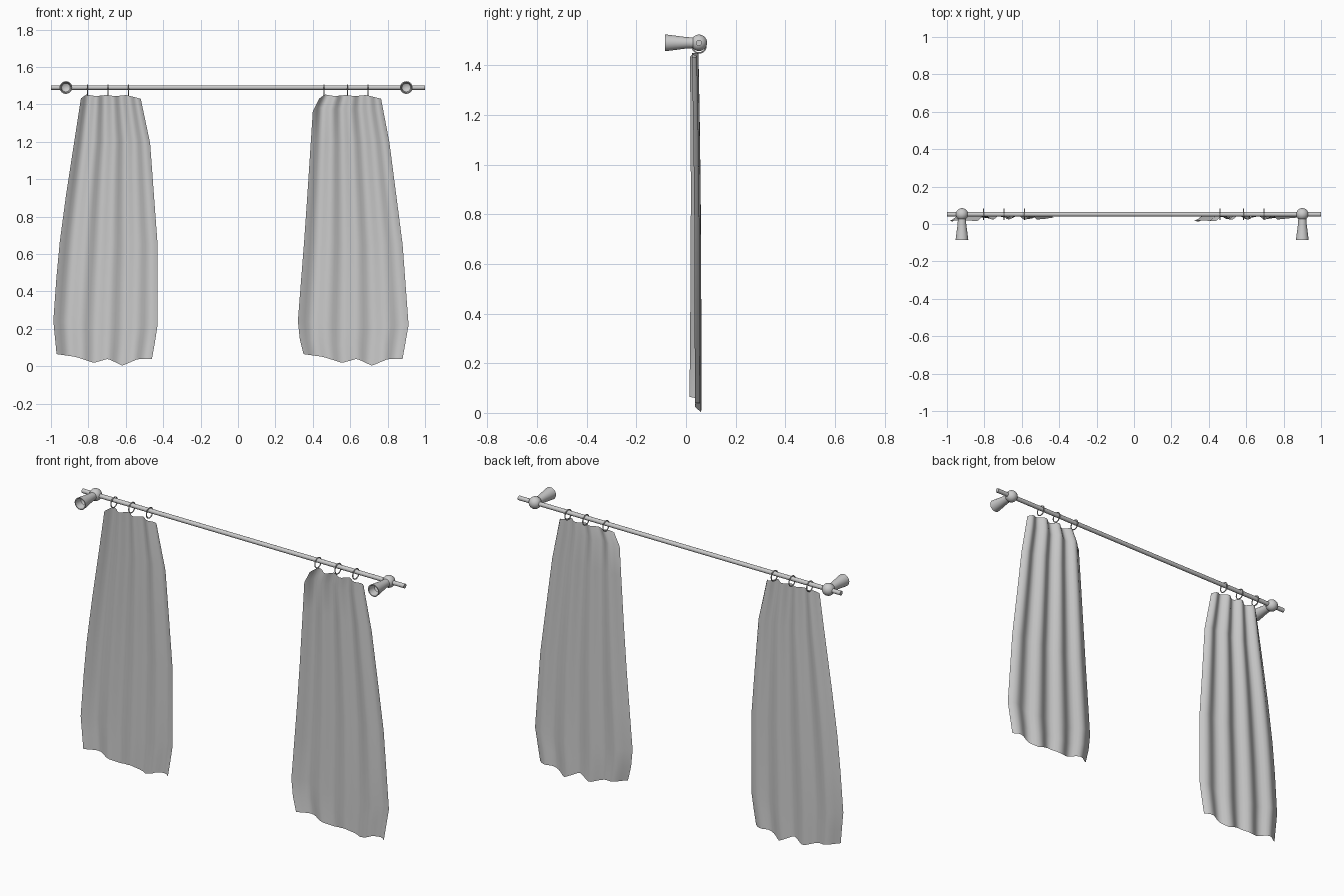
import bpy, bmesh, math
from mathutils import Vector

if "Cube" in bpy.data.objects:
    bpy.data.objects.remove(bpy.data.objects["Cube"])

ROD_Y, ROD_Z = 0.052, 1.49


def finish(name, bm, angle=40):
    me = bpy.data.meshes.new(name)
    bmesh.ops.recalc_face_normals(bm, faces=bm.faces)
    bm.to_mesh(me)
    bm.free()
    ob = bpy.data.objects.new(name, me)
    bpy.context.collection.objects.link(ob)
    bpy.ops.object.select_all(action='DESELECT')
    ob.select_set(True)
    bpy.context.view_layer.objects.active = ob
    bpy.ops.object.shade_smooth_by_angle(angle=math.radians(angle))
    return ob


def lathe_y(bm, profile, x, z, segs=24):
    """Revolve (y, radius) points around an axis parallel to y."""
    vs = [bm.verts.new((x + r, y, z)) for y, r in profile]
    es = [bm.edges.new(p) for p in zip(vs, vs[1:])]
    bmesh.ops.spin(bm, geom=vs + es, cent=(x, 0, z), axis=(0, 1, 0),
                   angle=math.tau, steps=segs, use_duplicate=False)
    bmesh.ops.remove_doubles(bm, verts=bm.verts, dist=1e-5)


def lerp_table(table, t):
    for (t0, a), (t1, b) in zip(table, table[1:]):
        if t <= t1:
            return a + (b - a) * (t - t0) / (t1 - t0)
    return table[-1][1]


# curtain rod
bpy.ops.mesh.primitive_cylinder_add(vertices=20, radius=0.012, depth=2,
                                    location=(0, ROD_Y, ROD_Z),
                                    rotation=(0, math.pi / 2, 0))
bpy.context.object.name = "rod"
bpy.ops.object.shade_smooth_by_angle(angle=math.radians(40))

# wall brackets: flared hollow stem plus ball
STEM = [(0.04, 0.021), (0.0, 0.023), (-0.045, 0.029), (-0.085, 0.034),
        (-0.085, 0.029), (-0.045, 0.023), (-0.03, 0.0)]
for side, x in (("left", -0.92), ("right", 0.90)):
    bm = bmesh.new()
    lathe_y(bm, STEM, x, ROD_Z)
    finish("bracket_stem_" + side, bm)
    bpy.ops.mesh.primitive_uv_sphere_add(segments=24, ring_count=16, radius=0.033,
                                         location=(x, ROD_Y, ROD_Z))
    bpy.context.object.name = "bracket_ball_" + side
    bpy.ops.object.shade_smooth_by_angle(angle=math.radians(40))

# hanging rings
for i, x in enumerate((-0.805, -0.695, -0.585, 0.46, 0.585, 0.695)):
    bpy.ops.mesh.primitive_torus_add(major_segments=20, minor_segments=8,
                                     major_radius=0.028, minor_radius=0.003,
                                     location=(x, ROD_Y, 1.477),
                                     rotation=(0, math.pi / 2, 0))
    bpy.context.object.name = f"ring_{i + 1}"
    bpy.ops.object.shade_smooth_by_angle(angle=math.radians(60))

# hem and heading heights across the width
HEM = [(0, 0.065), (0.2, 0.05), (0.39, 0.018), (0.54, 0.04), (0.69, 0.003),
       (0.85, 0.038), (1, 0.04)]
HEAD = [(0, 1.432), (0.09, 1.453), (0.25, 1.444), (0.42, 1.45), (0.58, 1.444),
        (0.76, 1.45), (1, 1.43)]


def fold_y(u, t):
    base = 0.049 - 0.012 * t ** 3
    base -= 0.022 * max(0, 1 - u / 0.25) ** 2 * (1 - 0.6 * t)
    base -= 0.014 * max(0, (u - 0.8) / 0.2) ** 2
    return base + 0.013 * math.cos(math.tau * (u - 0.13) / 0.268)


def curtain(name, left, right):
    rows = [0, 0.06, 0.13, 0.3, 0.44, 0.62, 0.83, 0.95, 1]
    cols = 32
    bm = bmesh.new()
    grid = []
    for t in rows:
        xl, xr = lerp_table(left, t), lerp_table(right, t)
        row = []
        for i in range(cols + 1):
            u = i / cols
            z0, z1 = lerp_table(HEM, u), lerp_table(HEAD, u)
            row.append(bm.verts.new((xl + (xr - xl) * u, fold_y(u, t),
                                     z0 + (z1 - z0) * t)))
        grid.append(row)
    for a, b in zip(grid, grid[1:]):
        for i in range(cols):
            bm.faces.new((a[i], a[i + 1], b[i + 1], b[i]))
    return finish(name, bm, 70)


# two curtain panels: edge outlines as (height fraction, x)
curtain("curtain_left",
        [(0, -0.97), (0.15, -0.99), (0.5, -0.945), (1, -0.84)],
        [(0, -0.46), (0.12, -0.43), (0.44, -0.43), (0.83, -0.47), (1, -0.52)])
curtain("curtain_right",
        [(0, 0.35), (0.1, 0.317), (0.5, 0.36), (0.95, 0.40), (1, 0.435)],
        [(0, 0.88), (0.13, 0.912), (0.44, 0.88), (0.83, 0.81), (1, 0.765)])
